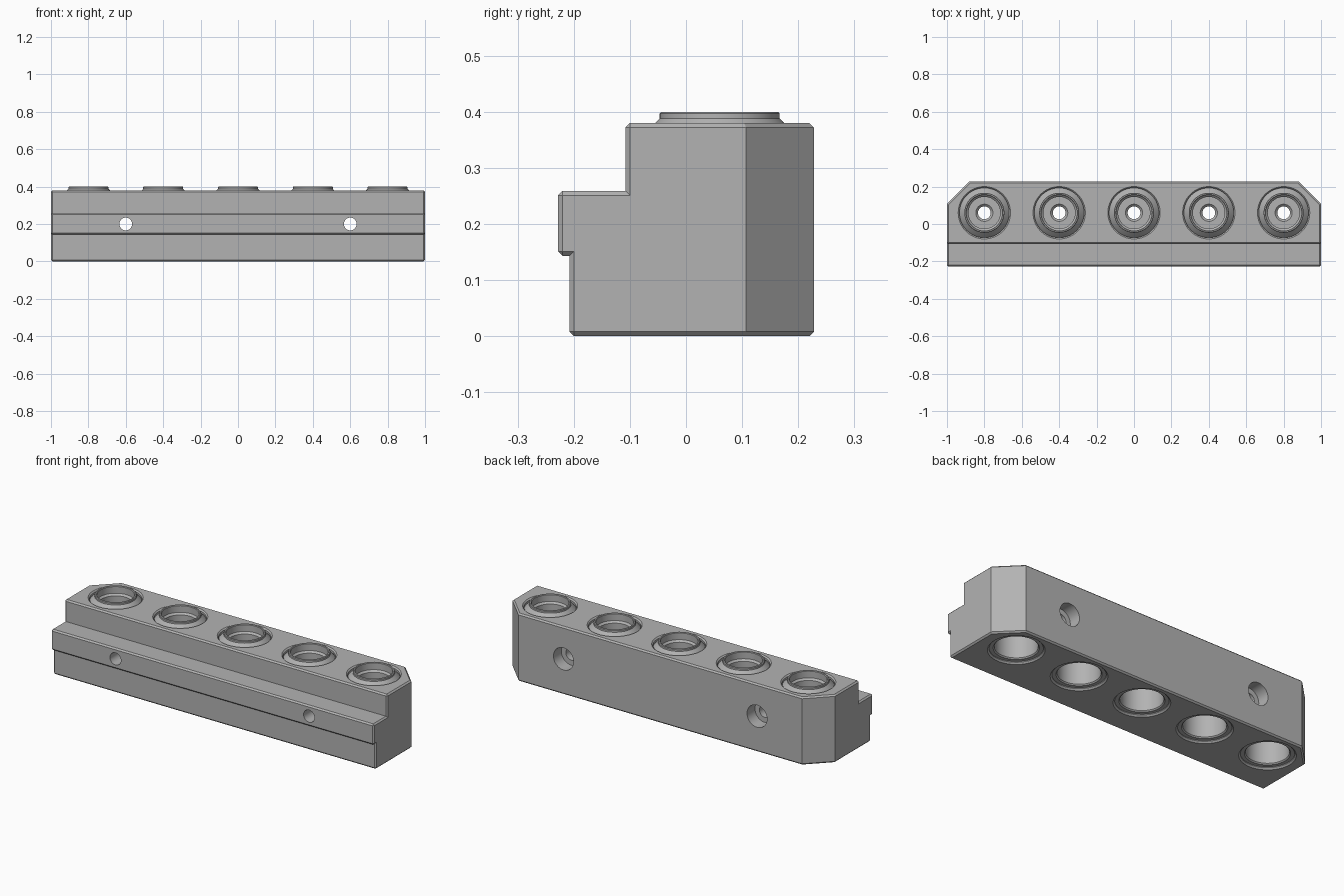
import bpy, bmesh, math
from mathutils import Matrix

cube = bpy.data.objects.get("Cube")
if cube:
    bpy.data.objects.remove(cube, do_unlink=True)

GREY = 0.45
metal = bpy.data.materials.new("grey metal")
metal.diffuse_color = (GREY, GREY, GREY, 1)
metal.use_nodes = True
metal.node_tree.nodes["Principled BSDF"].inputs["Base Color"].default_value = (GREY, GREY, GREY, 1)


def make_object(name, bm):
    bmesh.ops.recalc_face_normals(bm, faces=bm.faces)
    mesh = bpy.data.meshes.new(name)
    bm.to_mesh(mesh)
    bm.free()
    mesh.materials.append(metal)
    obj = bpy.data.objects.new(name, mesh)
    bpy.context.collection.objects.link(obj)
    return obj


def activate(obj):
    bpy.ops.object.select_all(action='DESELECT')
    obj.select_set(True)
    bpy.context.view_layer.objects.active = obj


def lathe(bm, profile, matrix, closed=False, steps=64):
    """Revolve (radius, height) points about z, then place the result."""
    verts = [bm.verts.new((r, 0, z)) for r, z in profile]
    pairs = list(zip(verts, verts[1:]))
    if closed:
        pairs.append((verts[-1], verts[0]))
    edges = [bm.edges.new(p) for p in pairs]
    before = set(bm.verts) - set(verts)
    bmesh.ops.spin(bm, geom=verts + edges, cent=(0, 0, 0), axis=(0, 0, 1),
                   angle=math.tau, steps=steps)
    new = [v for v in bm.verts if v not in before]
    bmesh.ops.remove_doubles(bm, verts=new, dist=0.0001)
    new = [v for v in bm.verts if v not in before]
    bmesh.ops.transform(bm, matrix=matrix, verts=new)


# Stepped block: side profile extruded along x
side = [(-0.208, 0), (0.228, 0), (0.228, 0.38), (-0.108, 0.38),
        (-0.108, 0.259), (-0.228, 0.259), (-0.228, 0.143), (-0.208, 0.143)]
bm = bmesh.new()
face = bm.faces.new([bm.verts.new((-1, y, z)) for y, z in side])
ext = bmesh.ops.extrude_face_region(bm, geom=[face])
bmesh.ops.translate(bm, vec=(2, 0, 0),
                    verts=[g for g in ext["geom"] if isinstance(g, bmesh.types.BMVert)])

# Slanted back corners
for s in (-1, 1):
    cut = bmesh.ops.bisect_plane(bm, geom=bm.verts[:] + bm.edges[:] + bm.faces[:],
                                 plane_co=(s, 0.107, 0), plane_no=(s, 1, 0), clear_outer=True)
    rim = [g for g in cut["geom_cut"] if isinstance(g, bmesh.types.BMEdge)]
    bmesh.ops.edgenet_fill(bm, edges=rim)
bmesh.ops.recalc_face_normals(bm, faces=bm.faces)

# Small chamfer on the square outer edges
outer = [e for e in bm.edges if e.is_convex and e.calc_face_angle() > 1]
bmesh.ops.bevel(bm, geom=outer, offset=0.008, segments=1, affect='EDGES', clamp_overlap=True)
block = make_object("block", bm)

# Cutter for sleeve bores and counterbored bolt holes
sites = [(-0.8 + 0.4 * i, 0.06) for i in range(5)]
bore = [(0, -0.02), (0.161, -0.02), (0.133, 0.008), (0.133, 0.373), (0.16, 0.4), (0, 0.4)]
bolt = [(0, -0.3), (0.034, -0.3), (0.034, 0.158), (0.062, 0.158), (0.062, 0.3), (0, 0.3)]
bm = bmesh.new()
for x, y in sites:
    lathe(bm, bore, Matrix.Translation((x, y, 0)))
for x in (-0.6, 0.6):
    lathe(bm, bolt, Matrix.Translation((x, 0, 0.2)) @ Matrix.Rotation(-math.pi / 2, 4, 'X'), steps=48)
cutter = make_object("hole_cutter", bm)
cutter.hide_render = True

mod = block.modifiers.new("holes", 'BOOLEAN')
mod.operation = 'DIFFERENCE'
mod.solver = 'EXACT'
mod.object = cutter
activate(block)
bpy.ops.object.modifier_apply(modifier=mod.name)
bpy.data.objects.remove(cutter, do_unlink=True)
bpy.ops.object.shade_smooth_by_angle(angle=math.radians(30))

# Sleeves: raised collar, deep cup, small centre hole, wide lower bore
sleeve = [(0.134, 0.012), (0.134, 0.36), (0.129, 0.366), (0.107, 0.388), (0.107, 0.397),
          (0.104, 0.4), (0.098, 0.4), (0.095, 0.397), (0.095, 0.36), (0.085, 0.35),
          (0.085, 0.2), (0.046, 0.2), (0.034, 0.188), (0.034, 0.17),
          (0.107, 0.17), (0.107, 0.018), (0.113, 0.012)]
for i, (x, y) in enumerate(sites):
    bm = bmesh.new()
    lathe(bm, sleeve, Matrix.Identity(4), closed=True)
    obj = make_object(f"sleeve_{i + 1}", bm)
    obj.location = (x, y, 0)
    activate(obj)
    bpy.ops.object.shade_smooth_by_angle(angle=math.radians(30))
